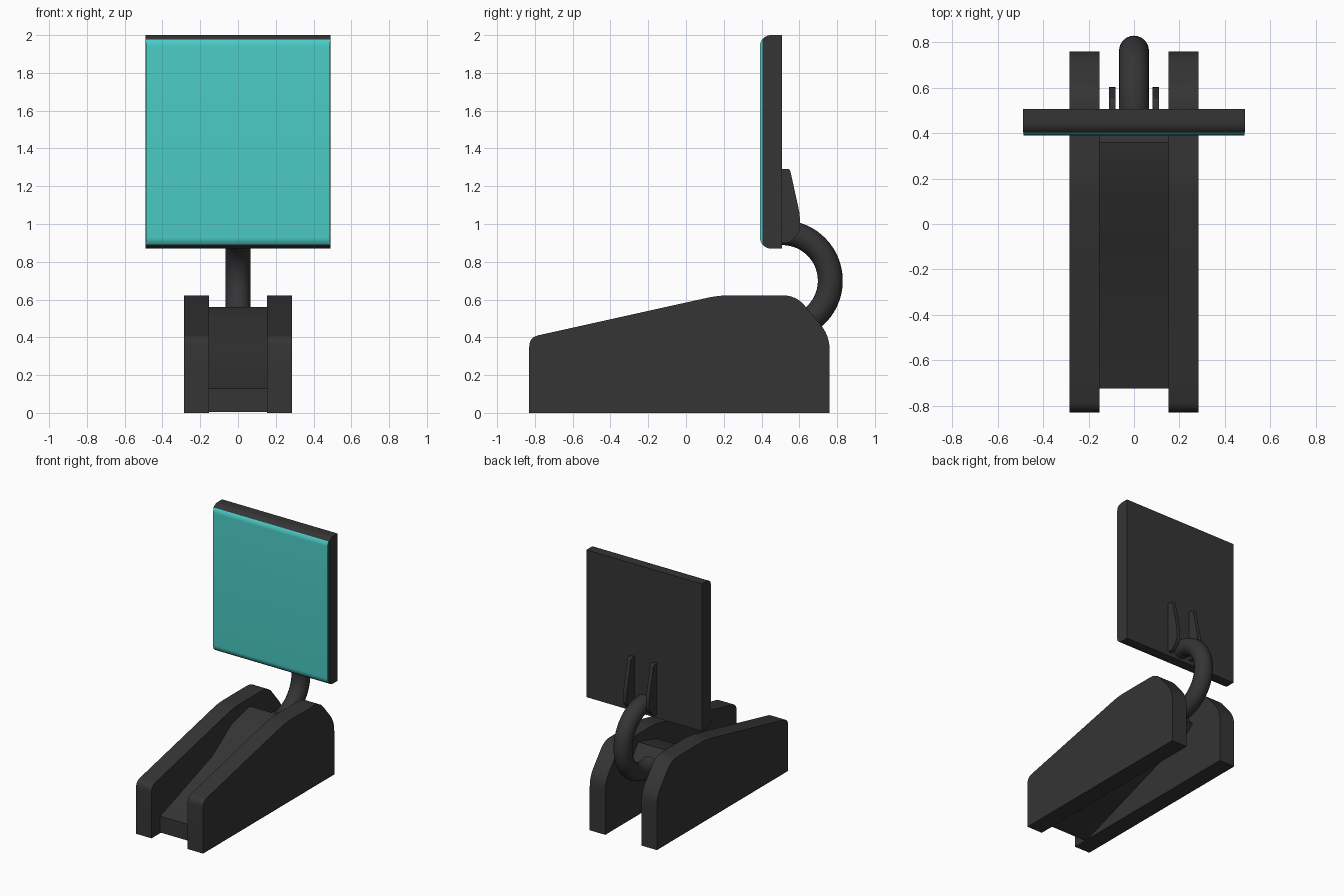
import bpy, bmesh, math
from mathutils import Vector

if "Cube" in bpy.data.objects:
    bpy.data.objects.remove(bpy.data.objects["Cube"])


def material(name, color):
    m = bpy.data.materials.new(name)
    m.diffuse_color = color
    m.use_nodes = True
    m.node_tree.nodes["Principled BSDF"].inputs["Base Color"].default_value = m.diffuse_color
    return m


DARK = material("dark_plastic", (0.035, 0.035, 0.035, 1))
TEAL = material("teal_screen", (0.07, 0.6, 0.56, 1))


def rounded(points, steps=6):
    """Turn (y, z, radius) corners into an outline with eased corners."""
    out = []
    n = len(points)
    for i, (y, z, r) in enumerate(points):
        p = Vector((y, z))
        if r == 0:
            out.append(p)
            continue
        a = p + (Vector(points[i - 1][:2]) - p).normalized() * r
        b = p + (Vector(points[(i + 1) % n][:2]) - p).normalized() * r
        for k in range(steps + 1):
            t = k / steps
            out.append(a * (1 - t) ** 2 + p * 2 * t * (1 - t) + b * t * t)
    return out


def finish(name, bm, mat):
    bmesh.ops.recalc_face_normals(bm, faces=bm.faces)
    me = bpy.data.meshes.new(name)
    bm.to_mesh(me)
    bm.free()
    me.materials.append(mat)
    ob = bpy.data.objects.new(name, me)
    bpy.context.collection.objects.link(ob)
    bpy.ops.object.select_all(action='DESELECT')
    ob.select_set(True)
    bpy.context.view_layer.objects.active = ob
    bpy.ops.object.shade_smooth_by_angle(angle=math.radians(30))
    return ob


def extrude_x(name, outline, x0, x1, mat=DARK):
    """Extrude a side outline (y, z) from x0 to x1."""
    bm = bmesh.new()
    face = bm.faces.new([bm.verts.new((x0, p[0], p[1])) for p in outline])
    res = bmesh.ops.extrude_face_region(bm, geom=[face])
    moved = [v for v in res["geom"] if isinstance(v, bmesh.types.BMVert)]
    bmesh.ops.translate(bm, verts=moved, vec=(x1 - x0, 0, 0))
    return finish(name, bm, mat)


# Base side panels and the hinge brackets behind the screen
panel = rounded([(-0.83, 0, 0), (0.76, 0, 0), (0.76, 0.41, 0.075),
                 (0.583, 0.622, 0.07), (0.17, 0.622, 0.06), (-0.83, 0.4, 0.05)])
bracket = rounded([(0.495, 0.9, 0), (0.55, 0.9, 0.02), (0.603, 0.96, 0.03),
                   (0.603, 1.05, 0.03), (0.55, 1.292, 0.015), (0.495, 1.292, 0)])
for side, s in (("left", -1), ("right", 1)):
    extrude_x(side + "_side_panel", panel, s * 0.153, s * 0.285)
    extrude_x(side + "_hinge_bracket", bracket, s * 0.081, s * 0.11)

# Sloping centre ramp between the panels
ramp = [(-0.725, 0.005), (-0.725, 0.13), (-0.09, 0.35), (0.14, 0.505),
        (0.36, 0.56), (0.46, 0.43), (0.40, 0.38), (-0.68, 0.005)]
extrude_x("centre_ramp", ramp, -0.155, 0.155)


# Screen: rounded front corners, split into dark casing and teal front layer
R, Y0, Y1, Z0, Z1 = 0.06, 0.391, 0.507, 0.87, 2.0
SPLIT = math.acos(1 - 0.013 / R)


def corner(a0, a1, n):
    """(y, inset from end) along the front corner; angle 0 is the front plane."""
    angs = [a0 + (a1 - a0) * i / n for i in range(n + 1)]
    return [(Y0 + R - R * math.cos(a), R - R * math.sin(a)) for a in angs]


front = corner(0, SPLIT, 5)
rest = corner(SPLIT, math.pi / 2, 7)
casing = [(y, Z1 - d) for y, d in rest] + [(Y1, Z1), (Y1, Z0)] \
    + [(y, Z0 + d) for y, d in reversed(rest)]
glass = [(y, Z1 - d) for y, d in front] + [(y, Z0 + d) for y, d in reversed(front)]
extrude_x("screen_casing", casing, -0.49, 0.49)
extrude_x("screen_front", glass, -0.486, 0.486, TEAL)

# Curved round neck joining base and screen
bm = bmesh.new()
CY, CZ, RING, TUBE, SEG, SIDES = 0.51, 0.70, 0.254, 0.066, 40, 24
rings = []
for i in range(SEG + 1):
    a = math.radians(96 - 206 * i / SEG)
    ring = []
    for j in range(SIDES):
        b = 2 * math.pi * j / SIDES
        r = RING + TUBE * math.cos(b)
        ring.append(bm.verts.new((TUBE * math.sin(b), CY + r * math.cos(a),
                                  CZ + r * math.sin(a))))
    rings.append(ring)
for p, q in zip(rings, rings[1:]):
    for j in range(SIDES):
        k = (j + 1) % SIDES
        bm.faces.new((p[j], p[k], q[k], q[j]))
bm.faces.new(rings[0])
bm.faces.new(rings[-1])
finish("curved_neck", bm, DARK)
